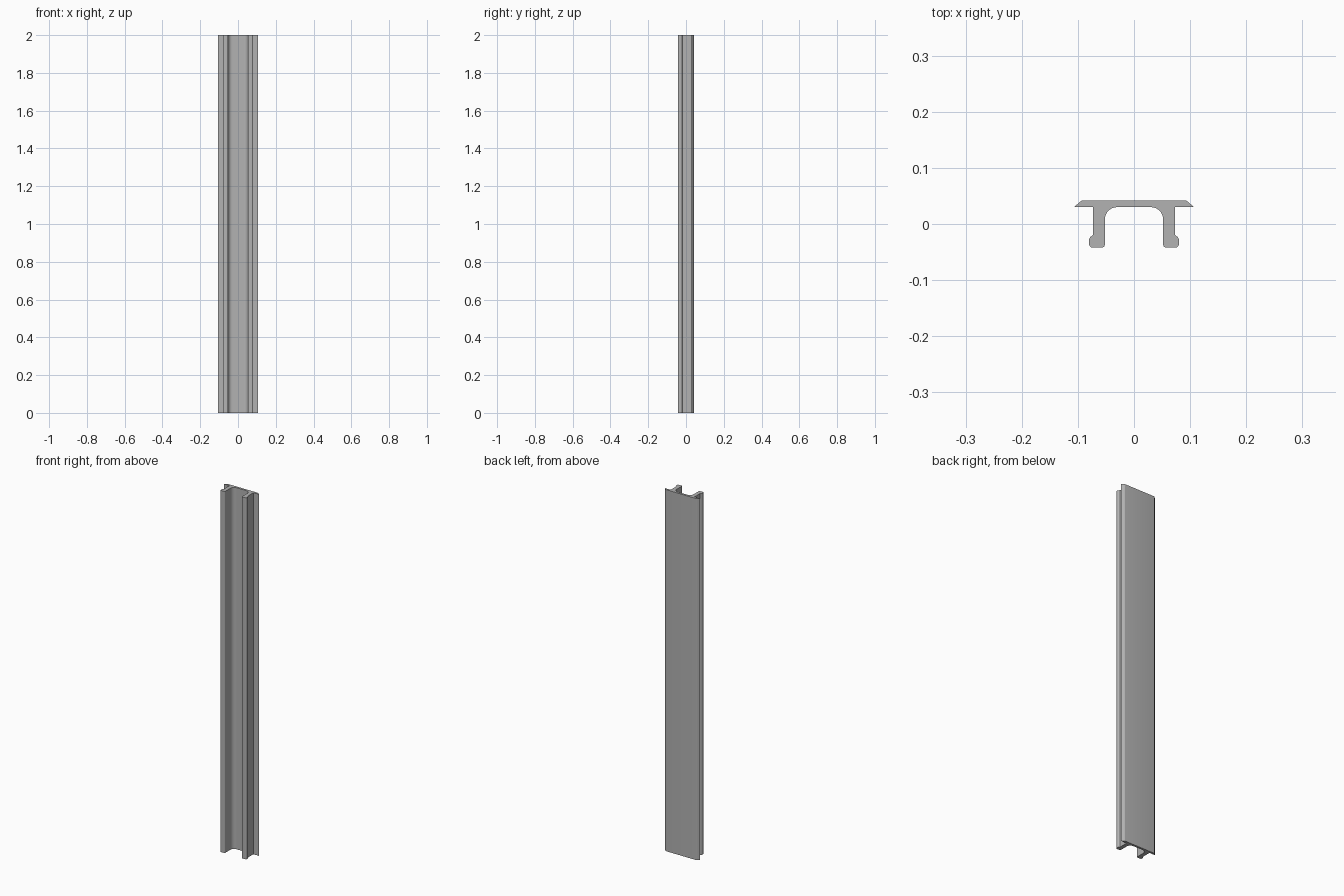
import bpy
import bmesh
from math import cos, sin, radians

cube = bpy.data.objects.get("Cube")
if cube:
    bpy.data.objects.remove(cube, do_unlink=True)

LENGTH = 2.0

# Material
metal = bpy.data.materials.new("light grey metal")
metal.use_nodes = True
grey = (0.45, 0.45, 0.45, 1)
metal.diffuse_color = grey
metal.node_tree.nodes["Principled BSDF"].inputs["Base Color"].default_value = grey


def arc(cx, cy, radius, start, end, steps):
    """Points along a circular arc, angles in degrees."""
    angles = [radians(start + (end - start) * i / steps) for i in range(steps + 1)]
    return [(cx + radius * cos(a), cy + radius * sin(a)) for a in angles]


# Left half of the section, from the back face round to the channel floor
half = arc(0.091, 0.036, 0.006, 90, 45, 3)             # back edge of the plate
half += [(0.107, 0.030), (0.073, 0.030)]               # bevelled flange
half += [(0.073, -0.019)]                             # outer leg wall
half += arc(0.074, -0.028, 0.006, 45, 0, 3)            # shoulder of the foot
half += arc(0.074, -0.036, 0.006, 0, -90, 5)           # outer toe
half += arc(0.057, -0.037, 0.005, -90, -180, 5)        # inner toe
half += arc(0.030, 0.008, 0.022, 0, 90, 10)            # channel fillet

outline = half + [(-x, y) for x, y in reversed(half)]

# Extrude the section along the height
bm = bmesh.new()
base = bm.faces.new([bm.verts.new((x, y, 0)) for x, y in outline])
result = bmesh.ops.extrude_face_region(bm, geom=[base], use_keep_orig=True)
top = [v for v in result["geom"] if isinstance(v, bmesh.types.BMVert)]
bmesh.ops.translate(bm, verts=top, vec=(0, 0, LENGTH))
bmesh.ops.recalc_face_normals(bm, faces=bm.faces)

mesh = bpy.data.meshes.new("channel_rail")
bm.to_mesh(mesh)
bm.free()
mesh.materials.append(metal)
rail = bpy.data.objects.new("channel_rail", mesh)
bpy.context.collection.objects.link(rail)

# Smooth the fillets, keep the corners sharp
bpy.ops.object.select_all(action='DESELECT')
rail.select_set(True)
bpy.context.view_layer.objects.active = rail
bpy.ops.object.shade_smooth_by_angle(angle=radians(30))
